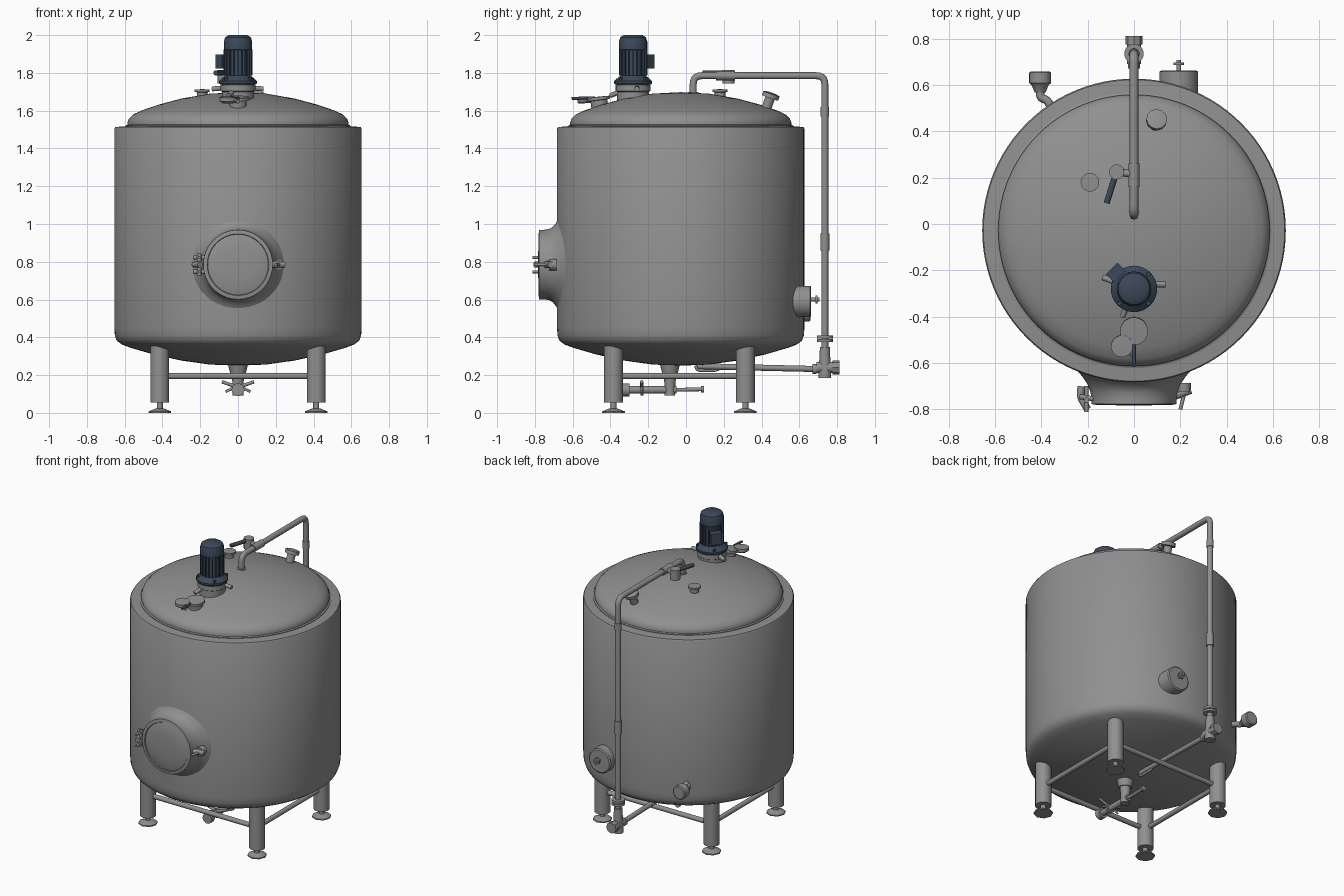
import bpy, bmesh, math
from mathutils import Vector, Matrix

if "Cube" in bpy.data.objects:
    bpy.data.objects.remove(bpy.data.objects["Cube"])

def material(name, col):
    m = bpy.data.materials.new(name)
    m.diffuse_color = (*col, 1)
    m.use_nodes = True
    m.node_tree.nodes["Principled BSDF"].inputs["Base Color"].default_value = m.diffuse_color
    return m

STEEL = material("steel grey", (0.28, 0.28, 0.28))
BLUE = material("dark slate blue", (0.045, 0.065, 0.1))
CY, R = -0.028, 0.655          # tank axis offset and radius

def finish(name, bm, mat, angle=35):
    bmesh.ops.remove_doubles(bm, verts=bm.verts, dist=1e-5)
    bmesh.ops.recalc_face_normals(bm, faces=bm.faces)
    me = bpy.data.meshes.new(name)
    bm.to_mesh(me)
    bm.free()
    me.materials.append(mat)
    ob = bpy.data.objects.new(name, me)
    bpy.context.collection.objects.link(ob)
    bpy.ops.object.select_all(action='DESELECT')
    ob.select_set(True)
    bpy.context.view_layer.objects.active = ob
    bpy.ops.object.shade_smooth_by_angle(angle=math.radians(angle))
    return ob

def lathe(name, prof, origin=(0, 0, 0), axis=(0, 0, 1), mat=STEEL, n=32):
    """Revolve (radius, height) points about an axis."""
    bm = bmesh.new()
    vs = [bm.verts.new((r, 0, h)) for r, h in prof]
    es = [bm.edges.new(p) for p in zip(vs, vs[1:])]
    bmesh.ops.spin(bm, geom=vs + es, cent=(0, 0, 0), axis=(0, 0, 1),
                   angle=2 * math.pi, steps=n)
    rot = Vector((0, 0, 1)).rotation_difference(Vector(axis)).to_matrix().to_4x4()
    bm.transform(Matrix.Translation(origin) @ rot)
    return finish(name, bm, mat)

def rod(name, a, b, r, r2=None, mat=STEEL, n=20):
    a, b = Vector(a), Vector(b)
    L = (b - a).length
    r2 = r if r2 is None else r2
    return lathe(name, [(0, 0), (r, 0), (r2, L), (0, L)], a, b - a, mat, n)

def box(name, c, size, rz=0, mat=STEEL):
    bm = bmesh.new()
    bmesh.ops.create_cube(bm, size=1)
    bm.transform(Matrix.Translation(c) @ Matrix.Rotation(rz, 4, 'Z') @ Matrix.Diagonal((*size, 1)))
    return finish(name, bm, mat)

def pipe(name, pts, r, bend=0.05):
    """Bent tube with rounded corners."""
    pts = [Vector(p) for p in pts]
    path = [pts[0]]
    for p, q, s in zip(pts, pts[1:], pts[2:]):
        a, b = q + (p - q).normalized() * bend, q + (s - q).normalized() * bend
        path += [a.lerp(q, t).lerp(q.lerp(b, t), t) for t in (0, .2, .4, .6, .8, 1)]
    path.append(pts[-1])
    cu = bpy.data.curves.new(name, 'CURVE')
    cu.dimensions = '3D'
    cu.bevel_depth, cu.bevel_resolution, cu.use_fill_caps = r, 4, True
    sp = cu.splines.new('POLY')
    sp.points.add(len(path) - 1)
    for sp_p, p in zip(sp.points, path):
        sp_p.co = (*p, 1)
    tmp = bpy.data.objects.new("tmp", cu)
    bpy.context.collection.objects.link(tmp)
    me = bpy.data.meshes.new_from_object(tmp.evaluated_get(bpy.context.evaluated_depsgraph_get()))
    bpy.data.objects.remove(tmp)
    bm = bmesh.new()
    bm.from_mesh(me)
    return finish(name, bm, STEEL, 50)

# Tank jacket with dished bottom, and inner dome
lathe("tank_shell", [(0, .25), (.15, .256), (.3, .277), (.45, .31), (.57, .345), (.615, .362),
                     (.642, .382), (.652, .41), (R, .45), (R, 1.505), (.65, 1.513), (.57, 1.52)],
      (0, CY, 0), n=96)
lathe("tank_dome", [(.57, 1.5), (.584, 1.515), (.586, 1.535), (.578, 1.557), (.555, 1.58), (.51, 1.601),
                    (.42, 1.632), (.3, 1.664), (.15, 1.69), (0, 1.698)], (0, CY, 0), n=96)
lathe("dome_weld", [(.58, 1.51), (.594, 1.515), (.594, 1.522), (.58, 1.528)], (0, CY, 0), n=96)

# Legs, adjustable feet and braces
LX, LY = .414, .349
corners = [(-LX, CY - LY - .007), (LX, CY - LY - .007), (LX, CY + LY - .007), (-LX, CY + LY - .007)]
for i, (x, y) in enumerate(corners):
    rod(f"leg_{i}", (x, y, .055), (x, y, .37), .05, n=32)
    rod(f"foot_stem_{i}", (x, y, .01), (x, y, .06), .016)
    lathe(f"foot_{i}", [(0, 0), (.06, 0), (.06, .008), (.02, .024), (0, .024)], (x, y, 0), n=8)
    x2, y2 = corners[(i + 1) % 4]
    rod(f"brace_{i}", (x, y, .195), (x2, y2, .195), .016)

# Front manway: flared saddle neck, rim and lid
MZ = .785
bm = bmesh.new()
prof = [(.262, .648, 1), (.25, .66, 1), (.222, .675, .8), (.2, .692, .4), (.188, .715, .1),
        (.184, .74, 0), (.184, .765, 0), (.165, .768, 0)]
rings = []
for r, d, w in prof:
    ring = []
    for k in range(64):
        a = 2 * math.pi * k / 64
        x = r * math.cos(a)
        sag = w * (R - math.sqrt(R * R - x * x))
        ring.append(bm.verts.new((x, -d - .012 + sag * .9, MZ + r * math.sin(a))))
    rings.append(ring)
for p, q in zip(rings, rings[1:]):
    for k in range(64):
        bm.faces.new((p[k], p[k - 1], q[k - 1], q[k]))
finish("manway_neck", bm, STEEL)
lathe("manway_lid", [(.172, 0), (.172, .012), (.163, .017), (.16, .012), (.155, .014), (.08, .02), (0, .022)],
      (0, -.762, MZ), (0, -1, 0), n=64)

# Manway hinge and clamp
for s in (-1, 1):
    z = MZ + s * .038
    rod(f"hinge_arm_{s}", (-.17, -.755, z), (-.235, -.745, z), .011)
    rod(f"hinge_bolt_{s}", (-.205, -.70, z), (-.205, -.812, z), .008)
rod("hinge_pin", (-.205, -.76, MZ - .06), (-.205, -.76, MZ + .06), .011)
pipe("hinge_handle", [(-.228, -.70, MZ), (-.232, -.745, MZ), (-.2, -.8, MZ)], .016, .02)
rod("clamp_lug", (.165, -.745, MZ), (.245, -.715, MZ), .018)
rod("clamp_knob", (.215, -.685, MZ), (.215, -.725, MZ), .03)
rod("clamp_screw", (.225, -.70, MZ), (.2, -.80, MZ), .008)

# Agitator motor: mount, clamp ring, finned body and cap
MY = -.28
lathe("agitator_mount", [(.085, 1.63), (.085, 1.7), (.092, 1.705), (.092, 1.735), (.07, 1.745), (0, 1.745)],
      (0, MY, 0))
rod("mount_lug_right", (.08, MY + .02, 1.72), (.135, MY + .02, 1.715), .013)
rod("mount_lug_left", (-.08, MY + .03, 1.72), (-.135, MY + .05, 1.715), .013)
rod("mount_lug_front", (-.03, MY - .07, 1.70), (-.05, MY - .12, 1.68), .013)
lathe("motor_body", [(0, 1.738), (.095, 1.738), (.1, 1.745), (.1, 1.757), (.08, 1.775), (.067, 1.785),
                     (.067, 1.92), (.075, 1.925), (.075, 1.965), (.068, 1.988), (.05, 2.0), (0, 2.0)],
      (0, MY, 0), mat=BLUE)
for k in range(20):
    a = 2 * math.pi * k / 20
    box(f"motor_fin_{k}", (.069 * math.cos(a), MY + .069 * math.sin(a), 1.855), (.014, .005, .14), a, BLUE)
for k in range(4):
    a = math.pi * (k / 2 + .25)
    x, y = .09 * math.cos(a), MY + .09 * math.sin(a)
    rod(f"motor_bolt_{k}", (x, y, 1.74), (x, y, 1.775), .01, mat=BLUE, n=6)
box("motor_terminal_box", (-.078, MY + .07, 1.86), (.05, .07, .075), math.radians(135), BLUE)

# Front dome sight glass and lamp
lathe("sight_glass", [(.045, 0), (.045, .05), (.06, .052), (.06, .068), (0, .07)],
      (0, -.455, 1.605), (0, -.12, 1))
lathe("sight_lamp", [(0, 0), (.03, 0), (.047, .012), (.047, .032), (0, .035)], (-.052, -.525, 1.64), (0, -.08, 1))
rod("sight_clamp", (-.05, -.47, 1.66), (.0, -.57, 1.65), .012)
rod("sight_handle", (0, -.52, 1.668), (0, -.605, 1.664), .008, mat=BLUE)

# Other dome ports
lathe("dome_port", [(.028, 0), (.028, .025), (.04, .027), (.04, .04), (0, .042)], (-.19, .18, 1.672))
lathe("rear_dome_port", [(.026, 0), (.026, .06), (.045, .062), (.045, .085), (.03, .088), (0, .088)],
      (.092, .425, 1.61), (.08, .35, 1), n=12)

# Circulation pipe from dome over the back and down under the tank
pipe("circulation_pipe", [(0, .038, 1.66), (0, .038, 1.785), (0, .735, 1.785), (0, .735, .25)], .0185, .045)
rod("pipe_base", (0, .038, 1.68), (0, .038, 1.70), .028)
rod("pipe_union", (0, .735, .86), (0, .735, .95), .024)
rod("pipe_union_top", (0, .735, 1.57), (0, .735, 1.62), .022)
for z in (.375, .395):
    rod("pipe_flange", (0, .735, z), (0, .735, z + .015), .042, n=24)
rod("lower_valve_riser", (0, .735, .185), (0, .735, .35), .034, .026)
rod("lower_valve_body", (0, .69, .24), (0, .79, .24), .03)
rod("lower_valve_cap", (0, .775, .24), (0, .812, .24), .037, n=8)
rod("bottom_pipe", (0, .70, .232), (0, .06, .247), .016)
rod("bottom_pipe_ferrule", (0, .67, .232), (0, .69, .232), .026)
pipe("bottom_hook", [(0, .2, .25), (0, .16, .225), (0, .06, .225), (0, .05, .25)], .008, .015)

# Valve on the top pipe with blue lever
rod("top_valve_stub", (0, .215, 1.785), (-.08, .225, 1.785), .016)
rod("top_valve_body", (-.075, .225, 1.745), (-.075, .225, 1.815), .033, n=12)
rod("top_valve_ring", (0, .16, 1.785), (0, .26, 1.785), .024)
rod("top_valve_lever", (-.085, .195, 1.8), (-.118, .09, 1.8), .013, mat=BLUE)

# Bottom drain: cone, outlet and valve
rod("drain_cone", (0, -.085, .205), (0, -.085, .265), .04, .055)
rod("drain_neck", (0, -.085, .11), (0, -.085, .215), .026, .034)
rod("drain_valve", (0, -.085, .093), (0, -.085, .165), .028)
rod("drain_outlet", (0, -.33, .122), (0, -.05, .122), .02)
rod("drain_flange", (0, -.335, .122), (0, -.30, .122), .034)
rod("drain_ring", (0, -.24, .122), (0, -.225, .122), .03)
rod("drain_rod", (0, -.06, .122), (0, .09, .125), .01)
rod("drain_rod_end", (0, .08, .125), (0, .095, .125), .018)
for s in (-1, 1):
    rod(f"drain_wing_{s}", (0, -.235, .135), (s * .085, -.235, .165), .009)
    rod(f"drain_wing_low_{s}", (s * .02, -.235, .135), (s * .065, -.235, .112), .007)

# Rear round sensor housing
lathe("rear_housing", [(.083, 0), (.083, .10), (.075, .106), (.03, .106), (0, .106)], (.193, .557, .59), (0, 1, 0), n=40)
rod("rear_housing_stem", (.193, .66, .60), (.193, .708, .60), .01)
rod("rear_housing_knob", (.193, .685, .60), (.193, .697, .60), .022)

# Rear angled sampling port
pipe("sample_stem", [(-.35, .49, .53), (-.375, .535, .53), (-.405, .545, .53), (-.405, .59, .53)], .018, .015)
lathe("sample_head", [(0, 0), (.024, 0), (.036, .03), (.047, .04), (.047, .085), (.04, .09), (0, .09)],
      (-.405, .568, .53), (0, 1, 0), n=24)
